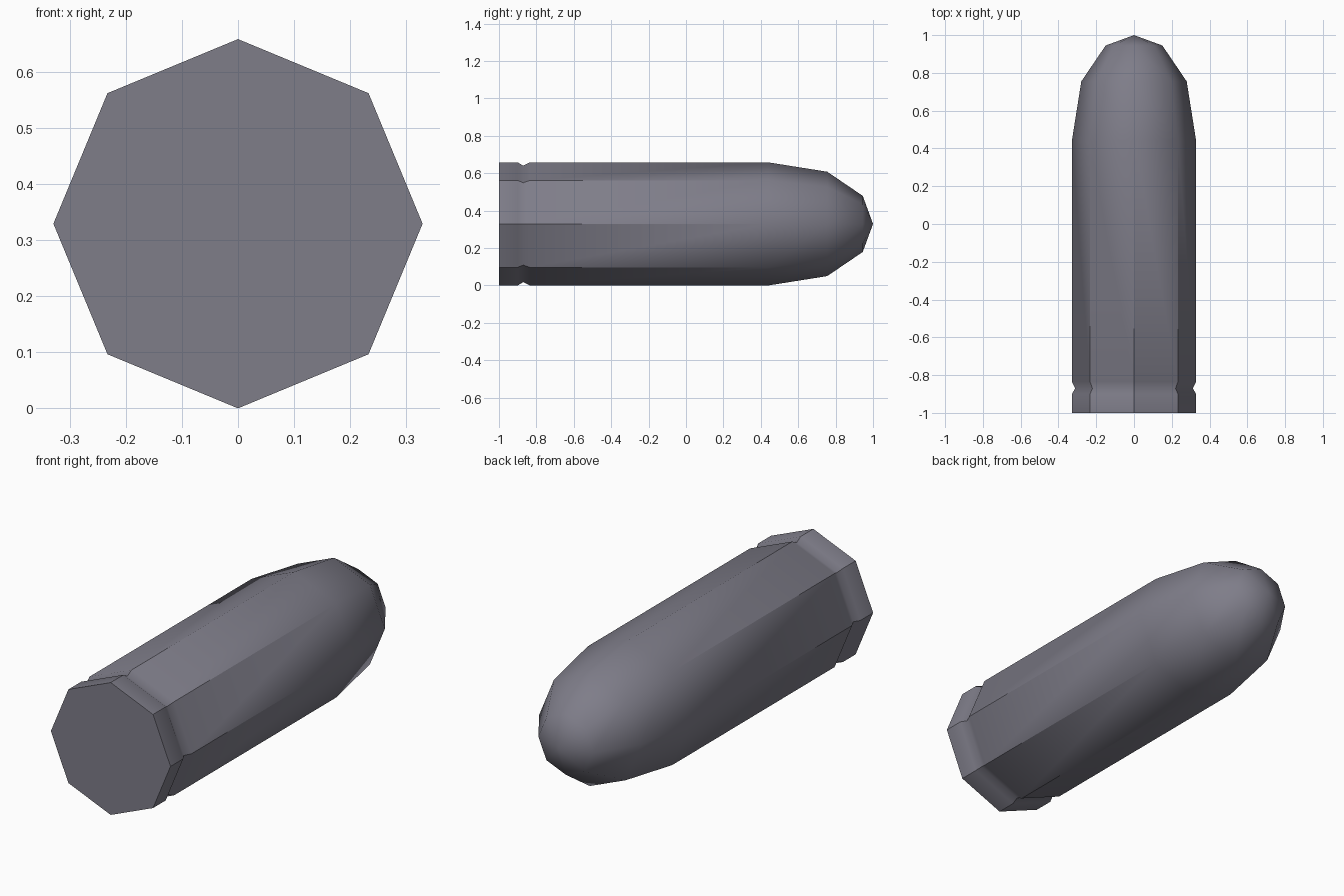
import bpy, bmesh, math

if "Cube" in bpy.data.objects:
    bpy.data.objects.remove(bpy.data.objects["Cube"])

SIDES, R = 8, 0.329
# (y, radius) from the flat base to the last ring before the tip
PROFILE = [(-1, R), (-0.90, R), (-0.87, 0.311), (-0.835, R),
           (0.44, R), (0.755, 0.279), (0.945, 0.15)]

metal = bpy.data.materials.new("dark grey metal")
metal.diffuse_color = (0.21, 0.205, 0.25, 1)
metal.use_nodes = True
metal.node_tree.nodes["Principled BSDF"].inputs["Base Color"].default_value = metal.diffuse_color

bm = bmesh.new()
# octagonal rings along y
rings = []
for y, r in PROFILE:
    rings.append([bm.verts.new((r * math.cos(2 * math.pi * i / SIDES), y,
                                R + r * math.sin(2 * math.pi * i / SIDES)))
                  for i in range(SIDES)])
# side walls, flat base and pointed nose
for a, b in zip(rings, rings[1:]):
    for i in range(SIDES):
        j = (i + 1) % SIDES
        bm.faces.new((a[i], a[j], b[j], b[i]))
bm.faces.new(rings[0])
tip = bm.verts.new((0, 1, R))
for i in range(SIDES):
    bm.faces.new((rings[-1][i], rings[-1][(i + 1) % SIDES], tip))
bmesh.ops.recalc_face_normals(bm, faces=bm.faces)

# smooth shading, with sharp base rim and sharp corner edges on the straight body
for f in bm.faces:
    f.smooth = True
for e in bm.edges:
    y0, y1 = sorted(v.co.y for v in e.verts)
    if y1 < -0.999 or (y1 - y0 > 0.001 and y1 < 0.5):
        e.smooth = False

mesh = bpy.data.meshes.new("round")
bm.to_mesh(mesh)
bm.free()
mesh.materials.append(metal)
obj = bpy.data.objects.new("tapered_octagonal_body", mesh)
bpy.context.collection.objects.link(obj)
